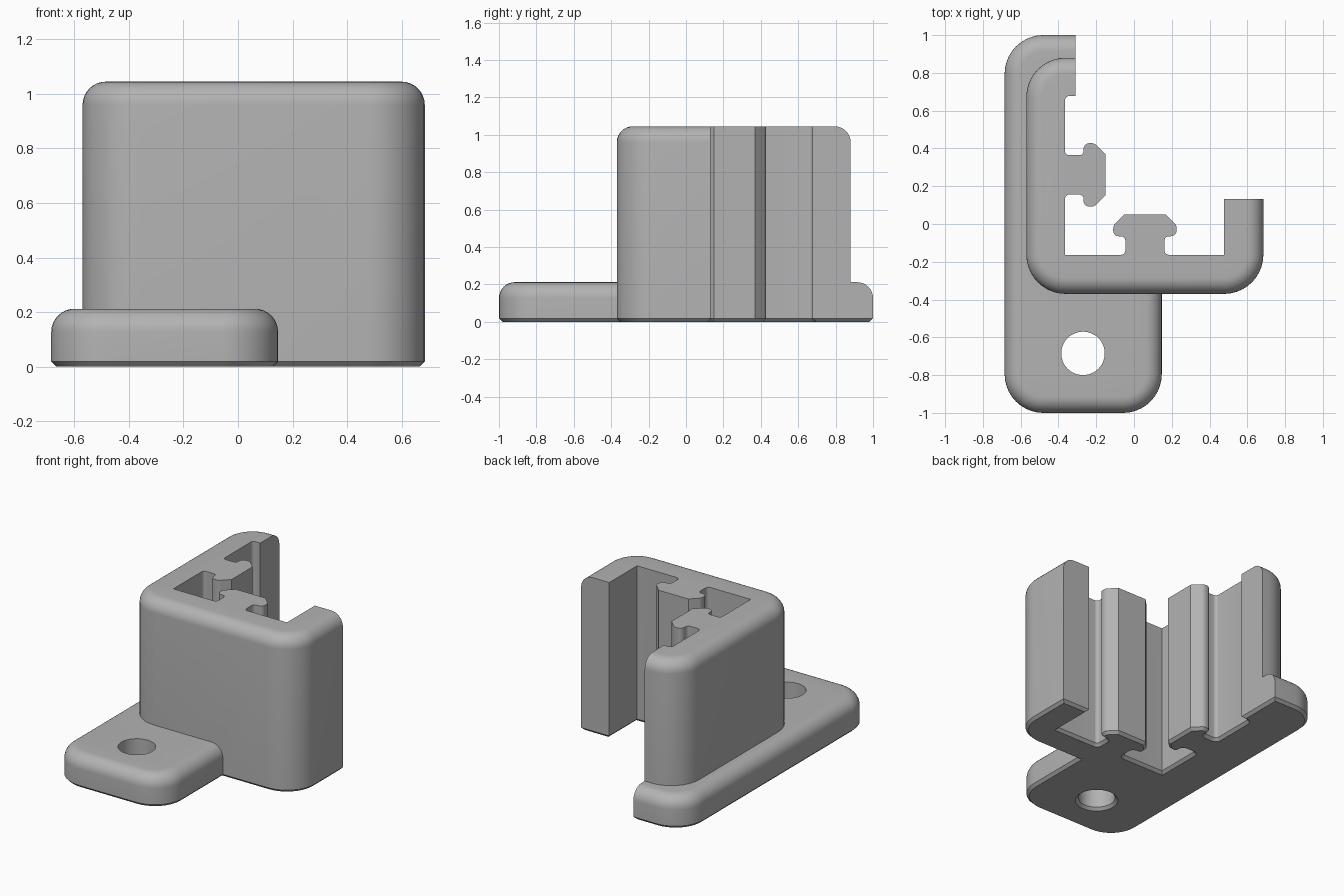
import bpy, bmesh, math
from mathutils import Vector

if "Cube" in bpy.data.objects:
    bpy.data.objects.remove(bpy.data.objects["Cube"])

grey = bpy.data.materials.new("plain grey")
grey.diffuse_color = (0.45, 0.45, 0.45, 1)
grey.use_nodes = True
grey.node_tree.nodes["Principled BSDF"].inputs["Base Color"].default_value = grey.diffuse_color


def loft(name, rings):
    """Closed solid through equal-length counter-clockwise rings, bottom to top."""
    bm = bmesh.new()
    rows = [[bm.verts.new(p) for p in ring] for ring in rings]
    n = len(rows[0])
    for a, b in zip(rows, rows[1:]):
        for i in range(n):
            j = (i + 1) % n
            bm.faces.new((a[i], a[j], b[j], b[i]))
    caps = [bm.faces.new(rows[0][::-1]), bm.faces.new(rows[-1])]
    bm.normal_update()
    bmesh.ops.triangulate(bm, faces=caps)
    mesh = bpy.data.meshes.new(name)
    bm.to_mesh(mesh)
    bm.free()
    mesh.materials.append(grey)
    obj = bpy.data.objects.new(name, mesh)
    bpy.context.collection.objects.link(obj)
    return obj


def round_rect(x0, x1, y0, y1, r, inset, z, seg=10):
    pts = []
    corners = [(x1 - r, y1 - r), (x0 + r, y1 - r), (x0 + r, y0 + r), (x1 - r, y0 + r)]
    for k, (cx, cy) in enumerate(corners):
        for i in range(seg + 1):
            t = math.pi / 2 * (k + i / seg)
            pts.append((cx + (r - inset) * math.cos(t), cy + (r - inset) * math.sin(t), z))
    return pts


def soft_block(name, x0, x1, y0, y1, r, h, fillet=0.085, chamfer=0.018):
    """Block with rounded upright corners, filleted top and chamfered foot."""
    levels = [(chamfer, 0), (0, chamfer)]
    for i in range(9):
        t = math.pi / 2 * i / 8
        levels.append((fillet * (1 - math.cos(t)), h - fillet * (1 - math.sin(t))))
    return loft(name, [round_rect(x0, x1, y0, y1, r, o, z) for o, z in levels])


def round_corners(points, seg=5):
    out = []
    for i, (x, y, r) in enumerate(points):
        p = Vector((x, y))
        if not r:
            out.append(p)
            continue
        a = (Vector(points[i - 1][:2]) - p).normalized()
        b = (Vector(points[(i + 1) % len(points)][:2]) - p).normalized()
        half = a.angle(b) / 2
        centre = p + (a + b).normalized() * (r / math.sin(half))
        start, end = p + a * (r / math.tan(half)), p + b * (r / math.tan(half))
        for k in range(seg + 1):
            d = (start.lerp(end, k / seg) - centre).normalized()
            out.append(centre + d * r)
    return out


def grow(points, d):
    """Mitred outward offset of a counter-clockwise outline."""
    out = []
    for i, p in enumerate(points):
        a = (p - points[i - 1]).normalized()
        b = (points[(i + 1) % len(points)] - p).normalized()
        na, nb = Vector((a.y, -a.x)), Vector((b.y, -b.x))
        out.append(p + (na + nb) * (d / (1 + na.dot(nb))))
    return out


def apply_boolean(target, tool, operation):
    """Bake a boolean, moving to the next solver if one gives no usable mesh."""
    before = len(target.data.vertices)
    mod = target.modifiers.new("Join or cut", 'BOOLEAN')
    mod.operation, mod.object = operation, tool
    result = None
    for solver in ('MANIFOLD', 'EXACT', 'FLOAT'):
        mod.solver = solver
        bpy.context.view_layer.update()
        graph = bpy.context.evaluated_depsgraph_get()
        mesh = bpy.data.meshes.new_from_object(target.evaluated_get(graph))
        if len(mesh.polygons) > 50 and len(mesh.vertices) != before:
            result = mesh
            break
    target.modifiers.remove(mod)
    if result:
        target.data = result
    bpy.data.objects.remove(tool)


# T-shaped key: half outline as (offset along wall, height above wall, radius)
half_key = [(0.104, 0, 0.022), (0.104, 0.098, 0.022), (0.168, 0.098, 0.03),
            (0.168, 0.155, 0.04), (0.11, 0.213, 0)]
key = [(-s, h, r) for s, h, r in half_key] + half_key[::-1]
wall_x, wall_y = -0.365, -0.163
left_key = [(wall_x + h, 0.26 - s, r) for s, h, r in key]
front_key = [(0.058 + s, wall_y + h, r) for s, h, r in key]

# Open channel between the walls, including the cut-off flange ends
channel = ([(-0.31, 1.5, 0), (-0.31, 0.677, 0), (wall_x, 0.677, 0.022)]
           + left_key + [(wall_x, wall_y, 0)] + front_key
           + [(0.477, wall_y, 0), (0.477, 0.132, 0), (1.5, 0.132, 0), (1.5, 1.5, 0)])
outline = round_corners(channel)


def flared_cutter(name, pts):
    levels = [(0.023, -0.005), (0, 0.018), (0, 1.3)]
    cutter = loft(name, [[(p.x, p.y, z) for p in (grow(pts, d) if d else pts)]
                         for d, z in levels])
    cutter.hide_render = True
    return cutter


# Foot plate joined to the corner wall, then channel and screw hole cut out
bracket = soft_block("corner_bracket", -0.685, 0.147, -1.0, 1.0, 0.205, 0.212)
walls = soft_block("corner_walls", -0.57, 0.685, -0.37, 0.88, 0.208, 1.045)
apply_boolean(bracket, walls, 'UNION')
apply_boolean(bracket, flared_cutter("channel_cutter", outline), 'DIFFERENCE')
hole = [Vector((-0.27 + 0.115 * math.cos(math.tau * i / 48),
                -0.685 + 0.115 * math.sin(math.tau * i / 48))) for i in range(48)]
apply_boolean(bracket, flared_cutter("hole_cutter", hole), 'DIFFERENCE')

bpy.ops.object.select_all(action='DESELECT')
bracket.select_set(True)
bpy.context.view_layer.objects.active = bracket
bpy.ops.object.shade_smooth_by_angle(angle=math.radians(30))
